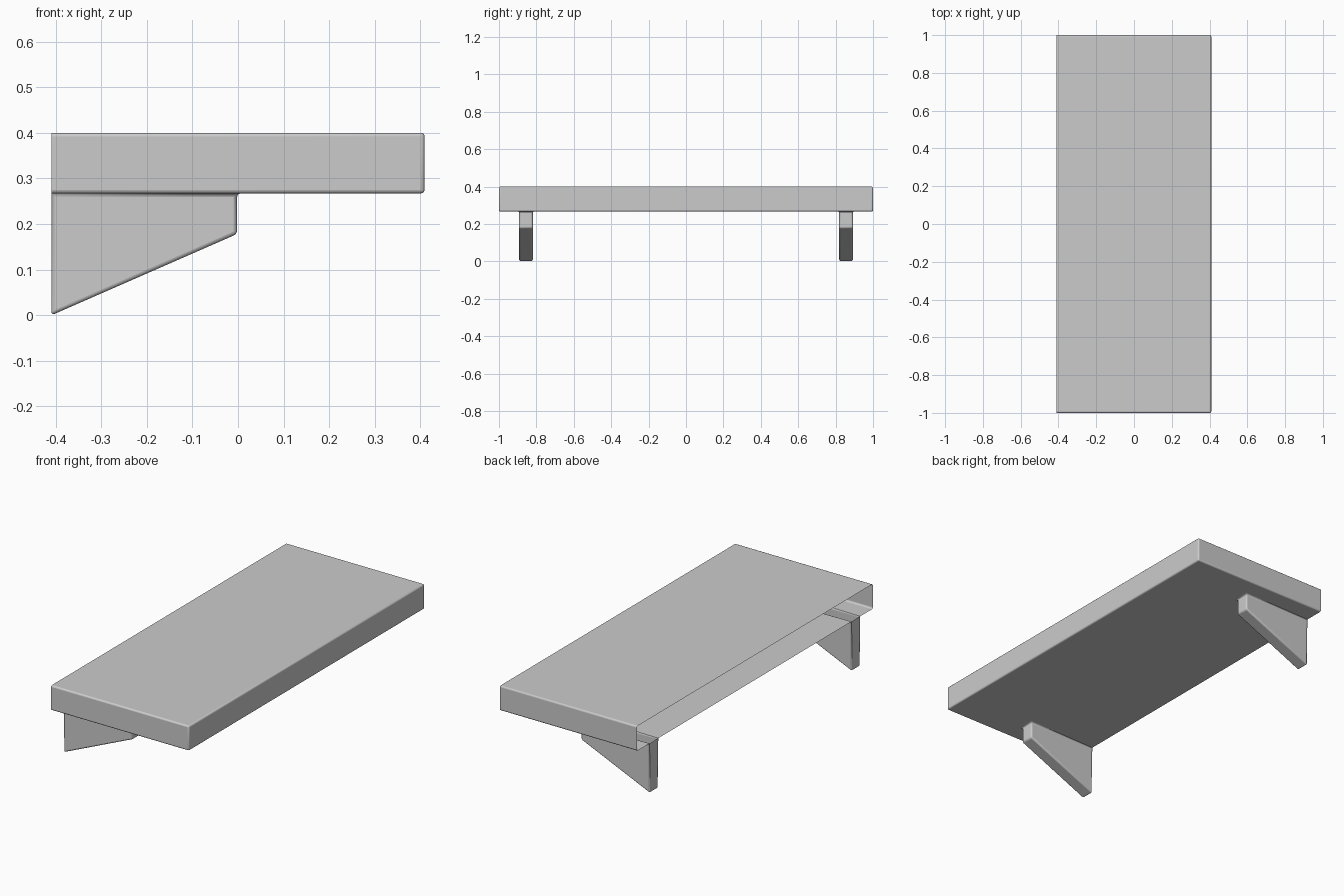
import bpy, bmesh
from mathutils import Vector

if "Cube" in bpy.data.objects:
    bpy.data.objects.remove(bpy.data.objects["Cube"])

HX, HY = 0.409, 1.0            # slab half sizes
Z0, Z1 = 0.267, 0.40           # slab underside and top
BRACKET_Y, BRACKET_W = 0.856, 0.074
BRACKET_X = -0.002             # front end of the brackets

bm = bmesh.new()

# Shelf board: hollow box, open on the wall side
bmesh.ops.create_cube(bm, size=1)
for v in bm.verts:
    v.co = Vector((v.co.x * 2 * HX, v.co.y * 2 * HY, Z0 if v.co.z < 0 else Z1))
bm.normal_update()
bmesh.ops.delete(bm, geom=[f for f in bm.faces if f.normal.x < -0.9], context='FACES_ONLY')


def cut(co, no):
    geom = bm.verts[:] + bm.edges[:] + bm.faces[:]
    bmesh.ops.bisect_plane(bm, geom=geom, plane_co=co, plane_no=no)


# Mark out the bracket footprints on the underside
cut((BRACKET_X, 0, 0), (1, 0, 0))
for side in (-1, 1):
    for off in (-0.5, 0.5):
        cut((0, side * BRACKET_Y + off * BRACKET_W, 0), (0, 1, 0))
bm.normal_update()


def is_footprint(f):
    c = f.calc_center_median()
    return (f.normal.z < -0.9 and c.x < BRACKET_X
            and abs(abs(c.y) - BRACKET_Y) < BRACKET_W / 2)


# Brackets: pull footprints down to a slanted lower face
feet = [f for f in bm.faces if is_footprint(f)]
res = bmesh.ops.extrude_face_region(bm, geom=feet)
for v in [g for g in res['geom'] if isinstance(g, bmesh.types.BMVert)]:
    v.co.z = 0.0 if v.co.x < -HX + 0.01 else 0.178
still = [f for f in feet if f.is_valid]
if still:
    bmesh.ops.delete(bm, geom=still, context='FACES_ONLY')
bmesh.ops.dissolve_limit(bm, angle_limit=0.02, verts=bm.verts[:], edges=bm.edges[:])
bmesh.ops.recalc_face_normals(bm, faces=bm.faces[:])

# Make the top face point up
bm.normal_update()
top = max(bm.faces, key=lambda f: f.calc_center_median().z)
if top.normal.z < 0:
    bmesh.ops.reverse_faces(bm, faces=bm.faces[:])

mesh = bpy.data.meshes.new("wall_shelf")
bm.to_mesh(mesh)
bm.free()
shelf = bpy.data.objects.new("wall_shelf", mesh)
bpy.context.collection.objects.link(shelf)

# Small rounded edges and fillets
bev = shelf.modifiers.new("rounded_edges", 'BEVEL')
bev.width = 0.008
bev.segments = 3
bev.limit_method = 'ANGLE'

bpy.context.view_layer.objects.active = shelf
shelf.select_set(True)
bpy.ops.object.shade_smooth_by_angle()
